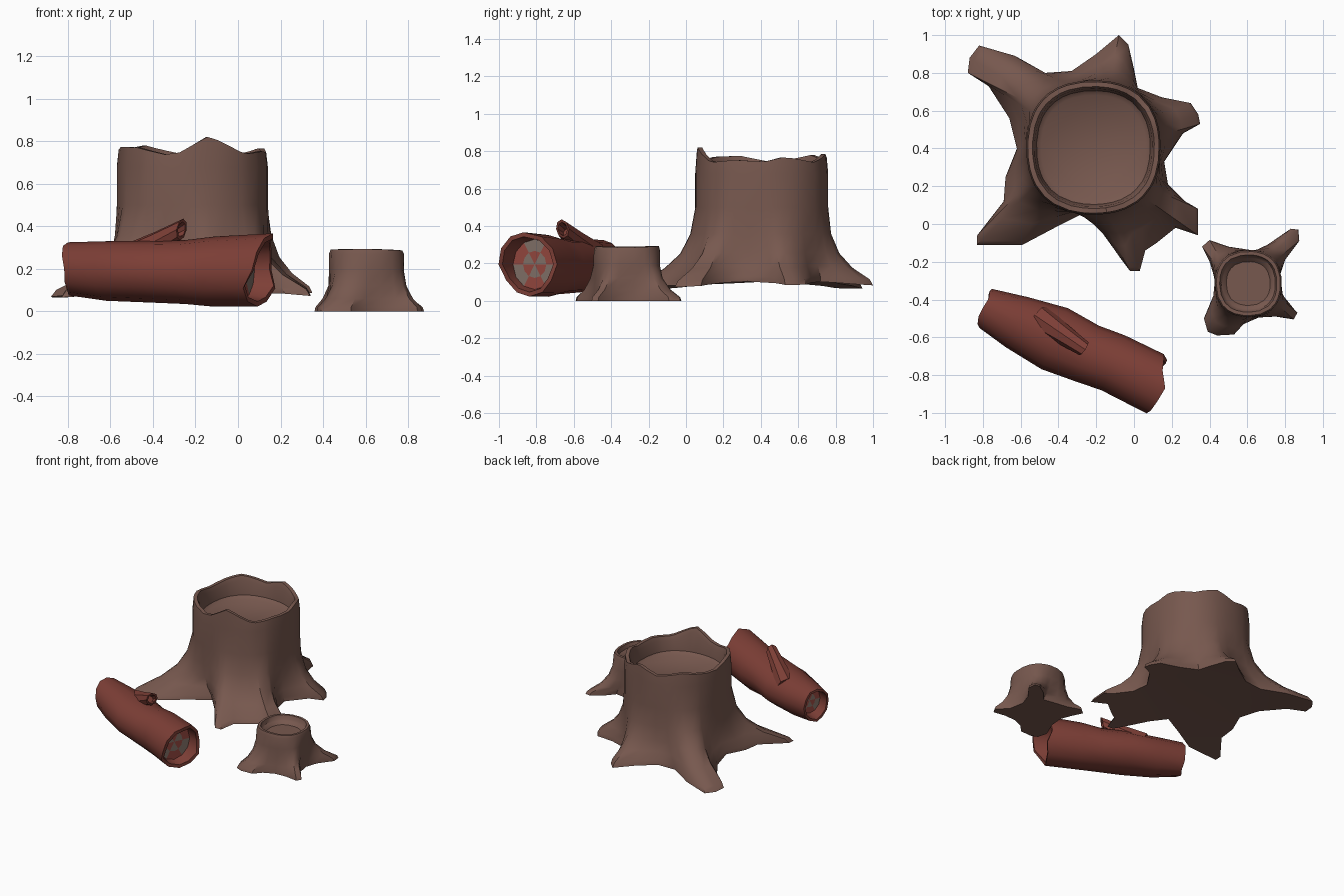
import bpy, bmesh, math, random
from mathutils import Vector

if "Cube" in bpy.data.objects:
    bpy.data.objects.remove(bpy.data.objects["Cube"])

random.seed(4)


def mat(name, col):
    m = bpy.data.materials.new(name)
    m.diffuse_color = (*col, 1)
    m.use_nodes = True
    m.node_tree.nodes["Principled BSDF"].inputs["Base Color"].default_value = m.diffuse_color
    return m


BARK = mat("brown bark", (0.185, 0.098, 0.077))
RED = mat("red bark", (0.205, 0.049, 0.037))
CORE_RED = mat("red core wood", (0.28, 0.06, 0.046))
CORE_GREY = mat("grey core wood", (0.21, 0.155, 0.13))


def bridge(bm, a, b):
    n = len(a)
    return [bm.faces.new((a[i], a[(i + 1) % n], b[(i + 1) % n], b[i])) for i in range(n)]


def finish(bm, name, mats, angle=40):
    bmesh.ops.recalc_face_normals(bm, faces=bm.faces)
    me = bpy.data.meshes.new(name)
    bm.to_mesh(me)
    bm.free()
    for m in mats:
        me.materials.append(m)
    ob = bpy.data.objects.new(name, me)
    bpy.context.collection.objects.link(ob)
    bpy.context.view_layer.objects.active = ob
    ob.select_set(True)
    bpy.ops.object.shade_smooth_by_angle(angle=math.radians(angle))
    ob.select_set(False)
    return ob


def interp(table, a):
    """Wrap-around linear lookup of rim height by angle in degrees."""
    a %= 360
    t = table + [(360 + table[0][0], table[0][1])]
    for (a0, z0), (a1, z1) in zip(t, t[1:]):
        if a0 <= a <= a1:
            return z0 + (z1 - z0) * (a - a0) / (a1 - a0)
    return table[0][1]


def stump(name, outline, c, r, rings, rim, wall, floor_z, drop):
    """Loft a root outline on the ground up to a round hollow trunk."""
    n = len(outline)
    a0 = math.atan2(outline[0][1] - c[1], outline[0][0] - c[0])
    angs = []
    for i, (x, y) in enumerate(outline):
        true = (math.atan2(y - c[1], x - c[0]) - a0) % math.tau if i else 0
        angs.append(a0 + 0.5 * true + 0.5 * math.tau * i / n)

    def trunk(a, inset):
        k = (r - inset) * (1 - 0.025 * math.cos(4 * a))
        return c[0] + k * math.cos(a), c[1] + k * math.sin(a)

    bm = bmesh.new()
    loops = []
    for z, f in rings:                       # flaring outside
        loop = []
        for (x, y), a in zip(outline, angs):
            tx, ty = trunk(a, 0)
            reach = max(0, math.hypot(x - c[0], y - c[1]) - r)
            loop.append(bm.verts.new((tx + (x - tx) * f, ty + (y - ty) * f, z - drop * reach * f)))
        loops.append(loop)
    lip = [(0.008, 0), (wall * 0.75, 0.0), (wall, -0.03)]
    for inset, dz in lip:                    # broken rim
        loops.append([bm.verts.new((*trunk(a, inset), interp(rim, math.degrees(a)) + dz)) for a in angs])
    for inset, z in ((wall * 1.25, floor_z + 0.02), (wall * 1.8, floor_z)):   # hollow
        loops.append([bm.verts.new((*trunk(a, inset), z)) for a in angs])
    for a, b in zip(loops, loops[1:]):
        bridge(bm, a, b)
    bm.faces.new(loops[-1])
    bm.faces.new(loops[0][::-1])
    bmesh.ops.triangulate(bm, faces=[f for f in bm.faces if len(f.verts) > 4])
    return finish(bm, name, [BARK])


# large stump with six roots
big = [(.16, .33), (.26, .48), (.35, .53), (.34, .58), (.30, .64), (.15, .67), (.02, .72),
       (0, .82), (-.03, .95), (-.08, 1), (-.20, .90), (-.33, .81), (-.47, .80), (-.63, .89),
       (-.82, .945), (-.87, .88), (-.88, .80), (-.77, .73), (-.66, .56), (-.62, .40),
       (-.68, .25), (-.69, .12), (-.83, -.06), (-.83, -.11), (-.59, -.11), (-.42, -.02),
       (-.26, .06), (-.17, -.04), (-.08, -.17), (-.02, -.25), (.03, -.25), (.06, -.14),
       (.12, -.10), (.22, -.02), (.34, -.06), (.34, .08), (.27, .12), (.18, .21)]
big_rim = [(0, .74), (20, .77), (50, .74), (75, .785), (100, .74), (130, .78), (170, .74),
           (200, .775), (225, .77), (255, .73), (283, .825), (312, .74), (340, .755)]
stump("large_stump", big, (-.215, .405), .365,
      [(.105, 1), (.135, .93), (.19, .55), (.26, .27), (.36, .09), (.5, 0), (.68, 0)],
      big_rim, .045, .62, .09)

# small stump with four roots
small = [(.77, -.28), (.80, -.19), (.875, -.09), (.87, -.03), (.83, -.025), (.75, -.08),
         (.69, -.15), (.60, -.135), (.50, -.12), (.40, -.085), (.36, -.12), (.40, -.20),
         (.43, -.28), (.42, -.38), (.37, -.50), (.39, -.57), (.44, -.59), (.53, -.585),
         (.58, -.53), (.66, -.495), (.75, -.49), (.845, -.505), (.865, -.47), (.79, -.39)]
stump("small_stump", small, (.605, -.315), .182,
      [(0, 1), (.02, .95), (.06, .55), (.12, .22), (.19, .05), (.27, 0)],
      [(0, .285), (90, .295), (180, .29), (270, .293)], .035, .235, 0)

# fallen log: stations of (x, y, z, side radius, height radius)
stations = [(-.79, -.445, .2, .108, .125), (-.62, -.52, .19, .145, .14), (-.42, -.607, .187, .176, .145),
            (-.25, -.685, .185, .16, .15), (-.11, -.735, .187, .158, .165), (.11, -.845, .195, .162, .172)]
N = 12
axis = Vector((.92, -.40, 0)).normalized()
side = Vector((.40, .92, 0)).normalized()
up = Vector((0, 0, 1))


def log_ring(bm, st, scale=1.0, shift=None):
    loop = []
    for i in range(N):
        a = math.tau * i / N
        p = Vector(st[:3]) + side * st[3] * scale * math.cos(a) + up * st[4] * scale * math.sin(a)
        loop.append(bm.verts.new(p + axis * (shift[i] if shift else 0)))
    return loop


bm = bmesh.new()
jag_l = [random.uniform(-.015, .02) for _ in range(N)]
jag_r = [.03 * math.sin(math.tau * i / N) + random.uniform(-.03, .035) for i in range(N)]
body = [log_ring(bm, s, 1, jag_l if k == 0 else jag_r if k == 5 else None) for k, s in enumerate(stations)]
for a, b in zip(body, body[1:]):
    bridge(bm, a, b)
for end, jag, sign, loop in ((stations[0], jag_l, 1, body[0]), (stations[5], jag_r, -1, body[5])):
    inner = log_ring(bm, end, .86, jag)
    bridge(bm, loop, inner)
    deep = log_ring(bm, end, .78, [sign * .09] * N)
    bridge(bm, inner, deep)
    mid = log_ring(bm, end, .42, [sign * .09] * N)
    # patchy heartwood: alternate red and grey
    for i, f in enumerate(bridge(bm, deep, mid)):
        f.material_index = 1 + (i // 2) % 2
    hub = bm.verts.new(Vector(end[:3]) + axis * sign * .09)
    for i in range(N):
        f = bm.faces.new((mid[i], mid[(i + 1) % N], hub))
        f.material_index = 2 - (i // 2) % 2
finish(bm, "fallen_log", [RED, CORE_RED, CORE_GREY])

# broken branch stub on the log
bm = bmesh.new()
p0, p1 = Vector((-.50, -.50, .25)), Vector((-.265, -.66, .385))
d = (p1 - p0).normalized()
s = d.cross(up).normalized()
t = s.cross(d)
loops = []
for f, r, jag in ((0, .075, 0), (.55, .055, 0), (1, .042, .03), (1, .03, .02), (.85, .024, 0)):
    loops.append([bm.verts.new(p0.lerp(p1, f) + s * r * math.cos(i * math.tau / 8)
                               + t * r * math.sin(i * math.tau / 8)
                               + d * jag * math.sin(i * math.tau / 8)) for i in range(8)])
for a, b in zip(loops, loops[1:]):
    bridge(bm, a, b)
bm.faces.new(loops[-1])
bm.faces.new(loops[0][::-1])
finish(bm, "branch_stub", [RED])
